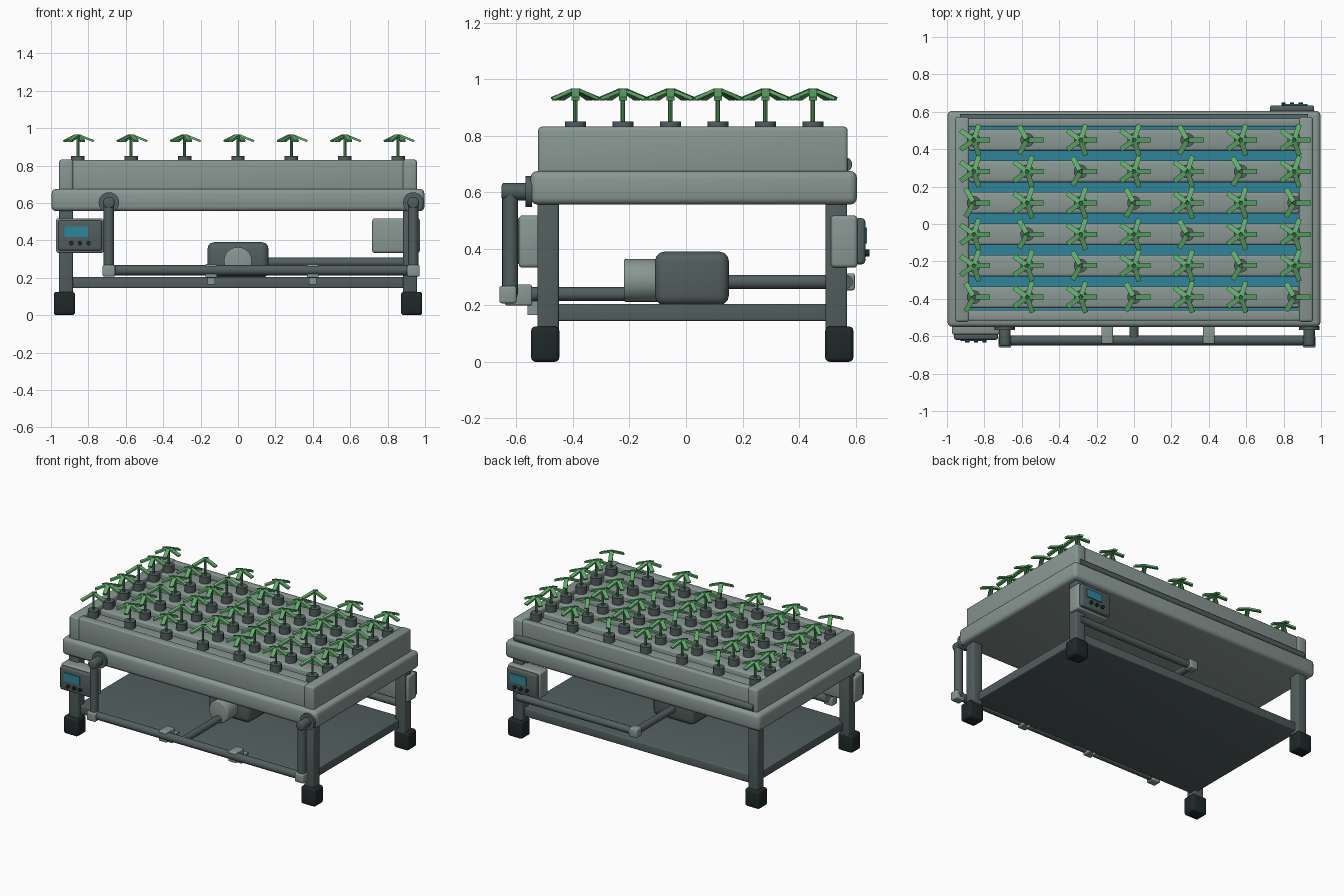
import bpy
import math
from mathutils import Vector, Matrix

cube = bpy.data.objects.get("Cube")
if cube:
    bpy.data.objects.remove(cube, do_unlink=True)


def material(name, rgb):
    m = bpy.data.materials.new(name)
    m.use_nodes = True
    m.diffuse_color = (*rgb, 1)
    m.node_tree.nodes["Principled BSDF"].inputs["Base Color"].default_value = (*rgb, 1)
    return m


LIGHT = material("light_grey", (0.25, 0.31, 0.29))
DARK = material("dark_grey", (0.085, 0.112, 0.112))
BLACK = material("rubber_black", (0.014, 0.021, 0.021))
TEAL = material("water_teal", (0.027, 0.24, 0.33))
LEAF = material("leaf_green", (0.12, 0.42, 0.15))
STEM = material("stem_green", (0.09, 0.31, 0.11))


def finish(name, mat, bevel=0):
    ob = bpy.context.object
    ob.name = name
    ob.data.materials.append(mat)
    if bevel:
        mod = ob.modifiers.new("bevel", "BEVEL")
        mod.width = bevel
        mod.segments = 3
        bpy.ops.object.modifier_apply(modifier="bevel")
        bpy.ops.object.shade_smooth_by_angle(angle=math.radians(35))
    return ob


def box(name, x, y, z, mat, bevel=0):
    """Box from three (low, high) ranges."""
    spans = (x, y, z)
    bpy.ops.mesh.primitive_cube_add(size=1, location=[(a + b) / 2 for a, b in spans])
    ob = bpy.context.object
    ob.scale = [b - a for a, b in spans]
    bpy.ops.object.transform_apply(location=False, rotation=False, scale=True)
    return finish(name, mat, bevel)


def rod(name, a, b, r, mat, sides=20, bevel=0):
    """Cylinder between two points."""
    a, b = Vector(a), Vector(b)
    d = b - a
    bpy.ops.mesh.primitive_cylinder_add(vertices=sides, radius=r, depth=d.length,
                                        location=(a + b) / 2,
                                        rotation=d.to_track_quat('Z', 'Y').to_euler())
    ob = finish(name, mat, bevel)
    bpy.ops.object.shade_smooth_by_angle(angle=math.radians(35))
    return ob


def around(c, half):
    return (c - half, c + half)


# Legs, feet and lower shelf
for sx, side in ((-1, "right"), (1, "left")):
    for y, end in ((-0.488, "front"), (0.532, "back")):
        x = sx * 0.92
        box(f"{end}_{side}_leg", around(x, 0.037), around(y, 0.038), (0.1, 0.58), DARK, 0.008)
        box(f"{end}_{side}_foot", around(x + sx * 0.008, 0.057), around(y + 0.01 * (y > 0) - 0.01 * (y < 0), 0.05),
            (0, 0.125), BLACK, 0.016)
box("lower_shelf", (-0.91, 0.91), (-0.5, 0.545), (0.145, 0.205), DARK, 0.006)

# Basin with rounded rim and tray walls
box("basin_rim", (-0.997, 0.997), (-0.55, 0.605), (0.556, 0.675), LIGHT, 0.025)
for sx, side in ((-1, "right"), (1, "left")):
    box(f"{side}_tray_wall", around(sx * 0.919, 0.038), (-0.523, 0.572), (0.65, 0.832), LIGHT, 0.014)
box("front_tray_wall", (-0.89, 0.89), (-0.517, -0.46), (0.65, 0.829), LIGHT, 0.01)
box("back_tray_wall", (-0.89, 0.89), (0.52, 0.565), (0.65, 0.829), LIGHT, 0.01)
rod("back_feed_bar", (-0.93, 0.562, 0.698), (0.93, 0.562, 0.698), 0.026, DARK)
box("water", (-0.89, 0.89), (-0.47, 0.53), (0.66, 0.74), TEAL)

# Growing channels
rows = [0.449 - 0.168 * i for i in range(6)]
columns = [(i - 3) * 0.2855 for i in range(7)]
for y in rows:
    box("grow_channel", (-0.885, 0.885), around(y, 0.058), (0.70, 0.802), LIGHT, 0.014)


# Plants: a cup, a stem and a whorl of sloping leaves
def leaf_mesh(count):
    verts, faces = [], []
    for i in range(count):
        m = (Matrix.Rotation(math.tau * i / count, 4, 'Z')
             @ Matrix.Translation((0.046, 0, 0.946)) @ Matrix.Rotation(0.38, 4, 'Y'))
        n = len(verts)
        verts += [m @ Vector((sx * 0.042, sy * 0.0135, sz * 0.006))
                  for sx in (-1, 1) for sy in (-1, 1) for sz in (-1, 1)]
        faces += [[n + k for k in f] for f in ((0, 1, 3, 2), (4, 6, 7, 5), (0, 4, 5, 1),
                                               (2, 3, 7, 6), (0, 2, 6, 4), (1, 5, 7, 3))]
    me = bpy.data.meshes.new(f"leaves_{count}")
    me.from_pydata(verts, [], faces)
    me.materials.append(LEAF)
    return me


whorls = {n: leaf_mesh(n) for n in (3, 5)}
cup = rod("plant_cup", (0, 0, 0.78), (0, 0, 0.85), 0.037, DARK, 14)
stem = rod("plant_stem", (0, 0, 0.84), (0, 0, 0.957), 0.008, STEM, 8)
for r, y in enumerate(rows):
    for c, x in enumerate(columns):
        few = (c - 1 - r) % 3 == 0
        parts = (("plant_cup", cup.data, cup.location.z), ("plant_stem", stem.data, stem.location.z),
                 ("plant_leaves", whorls[3 if few else 5], 0))
        for name, data, z in parts:
            ob = bpy.data.objects.new(name, data)
            ob.location = (x, y, z)
            bpy.context.collection.objects.link(ob)
for ob in (cup, stem):
    bpy.data.objects.remove(ob, do_unlink=True)

# Front pipework
PY, PZ = -0.622, 0.24
rod("front_pipe", (-0.69, PY, PZ), (0.937, PY, PZ), 0.027, DARK)
for x in (-0.69, 0.937):
    rod("riser_pipe", (x, PY, PZ), (x, PY, 0.605), 0.028, DARK)
    rod("inlet_pipe", (x, -0.652, 0.602), (x, -0.53, 0.602), 0.031, DARK, bevel=0.01)
    rod("inlet_flange", (x, -0.568, 0.602), (x, -0.545, 0.602), 0.055, DARK)
    box("pipe_elbow", around(x, 0.034), (-0.66, -0.6), (0.207, 0.268), LIGHT, 0.008)
for x in (-0.143, 0.4):
    box("pipe_bracket", around(x, 0.031), (-0.64, -0.545), (0.2, 0.273), LIGHT, 0.006)
    box("bracket_arm", around(x, 0.02), (-0.56, -0.48), (0.165, 0.215), LIGHT)

# Pump with motor and its pipes
box("pump_body", (-0.163, 0.163), (-0.11, 0.152), (0.2, 0.39), DARK, 0.035)
rod("pump_motor", (0, -0.22, 0.288), (0, -0.09, 0.288), 0.076, LIGHT, 28, 0.008)
rod("pump_inlet_pipe", (0, PY, PZ), (0, -0.2, PZ), 0.024, DARK)
rod("pump_outlet_pipe", (0, 0.14, 0.283), (0, 0.57, 0.283), 0.025, DARK)
rod("back_pipe", (0, 0.565, 0.283), (0.92, 0.565, 0.283), 0.025, DARK)
box("back_pipe_elbow", around(0, 0.032), (0.535, 0.597), (0.253, 0.313), LIGHT, 0.008)


# Control boxes on opposite corners; s is the facing direction along y
def control_box(s, cx, face):
    def depth(a, b):
        return tuple(sorted((face + s * a, face + s * b)))
    box("control_box", around(cx, 0.128), depth(-0.095, 0), (0.333, 0.518), LIGHT, 0.014)
    box("control_panel", around(cx, 0.118), depth(-0.01, 0.027), (0.345, 0.508), DARK, 0.012)
    box("control_screen", around(cx + s * 0.02, 0.062), depth(0.026, 0.034), (0.418, 0.475), TEAL)
    for k in (-1, 0, 1):
        x = cx + k * 0.046
        rod("control_button", (x, face + s * 0.02, 0.385), (x, face + s * 0.042, 0.385), 0.012, BLACK, 14)


control_box(-1, -0.845, -0.592)
control_box(1, 0.845, 0.607)
